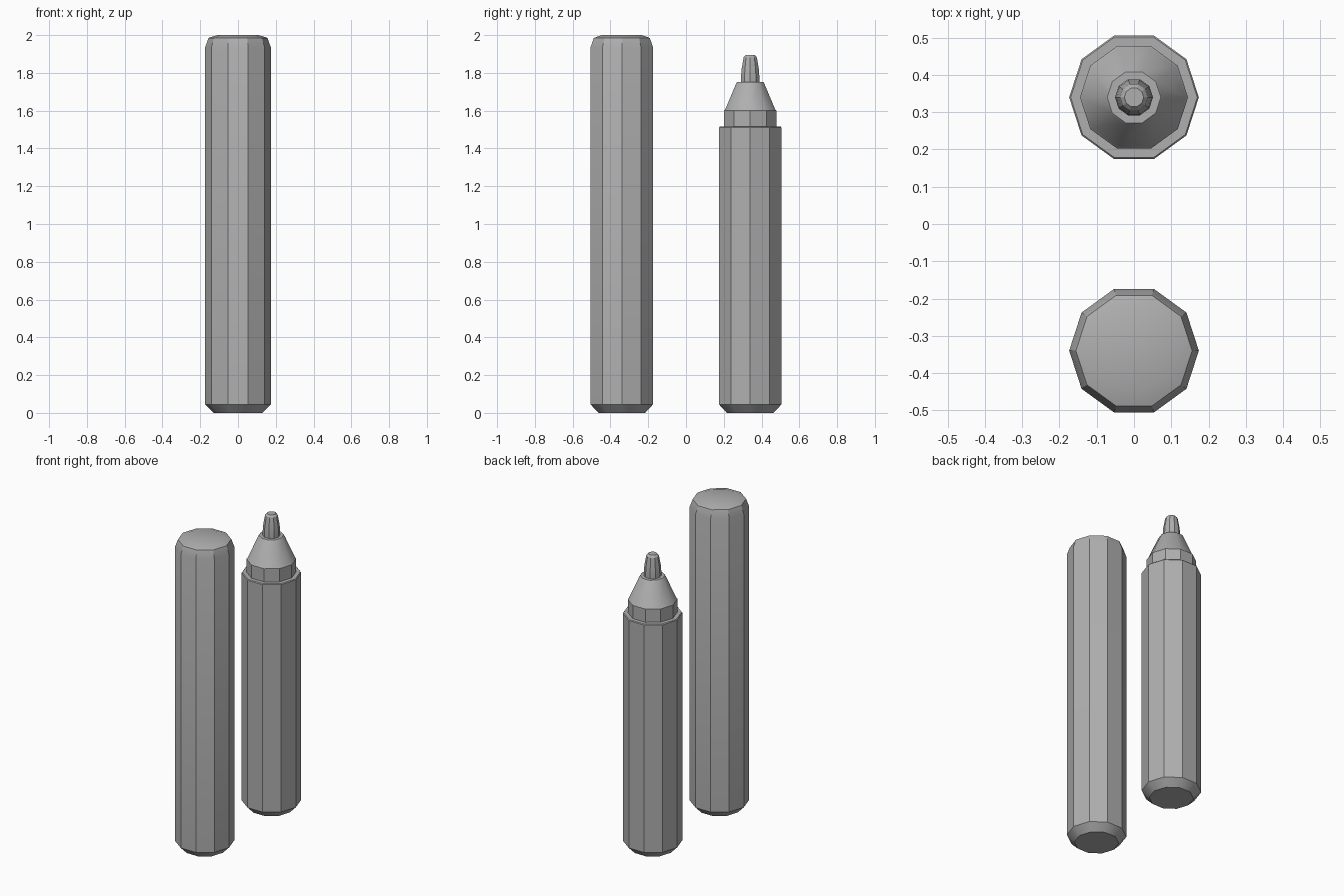
import bpy, bmesh, math

if "Cube" in bpy.data.objects:
    bpy.data.objects.remove(bpy.data.objects["Cube"])

SIDES = 10
grey = bpy.data.materials.new("dark_grey")
grey.diffuse_color = (0.43, 0.43, 0.43, 1)
grey.use_nodes = True
grey.node_tree.nodes["Principled BSDF"].inputs["Base Color"].default_value = grey.diffuse_color


def lathe(name, profile, y, angle=33.5):
    """Spin a (radius, z) profile into a closed ten-sided solid standing at y."""
    bm = bmesh.new()
    rings = []
    for r, z in profile:
        rings.append([bm.verts.new((r * math.cos(math.tau * i / SIDES),
                                    r * math.sin(math.tau * i / SIDES), z))
                      for i in range(SIDES)])
    for low, high in zip(rings, rings[1:]):
        for i in range(SIDES):
            j = (i + 1) % SIDES
            bm.faces.new((low[i], low[j], high[j], high[i]))
    bm.faces.new(rings[0][::-1])
    bm.faces.new(rings[-1])
    mesh = bpy.data.meshes.new(name)
    bm.to_mesh(mesh)
    bm.free()
    mesh.materials.append(grey)
    obj = bpy.data.objects.new(name, mesh)
    obj.location.y = y
    bpy.context.collection.objects.link(obj)
    bpy.context.view_layer.objects.active = obj
    obj.select_set(True)
    # Barrel edges (36 degrees) stay sharp, the cone facets blend
    bpy.ops.object.shade_smooth_by_angle(angle=math.radians(angle))
    obj.select_set(False)
    return obj


# Chamfered foot shared by both pens
foot = [(0.13, 0), (0.174, 0.045)]

# Closed pen with its cap on
lathe("capped_pen", foot + [(0.174, 1.935), (0.156, 1.985), (0.11, 2.0)], -0.34)

# Open pen: barrel, collar with cone, and nib
lathe("open_barrel", foot + [(0.174, 1.51), (0.17, 1.515), (0.14, 1.515)], 0.34)
lathe("collar_and_cone", [(0.145, 1.50), (0.145, 1.60), (0.138, 1.609),
                          (0.076, 1.749), (0.072, 1.753)], 0.34)
lathe("nib", [(0.051, 1.74), (0.051, 1.78), (0.048, 1.82),
              (0.037, 1.882), (0.026, 1.894)], 0.34, 25)
